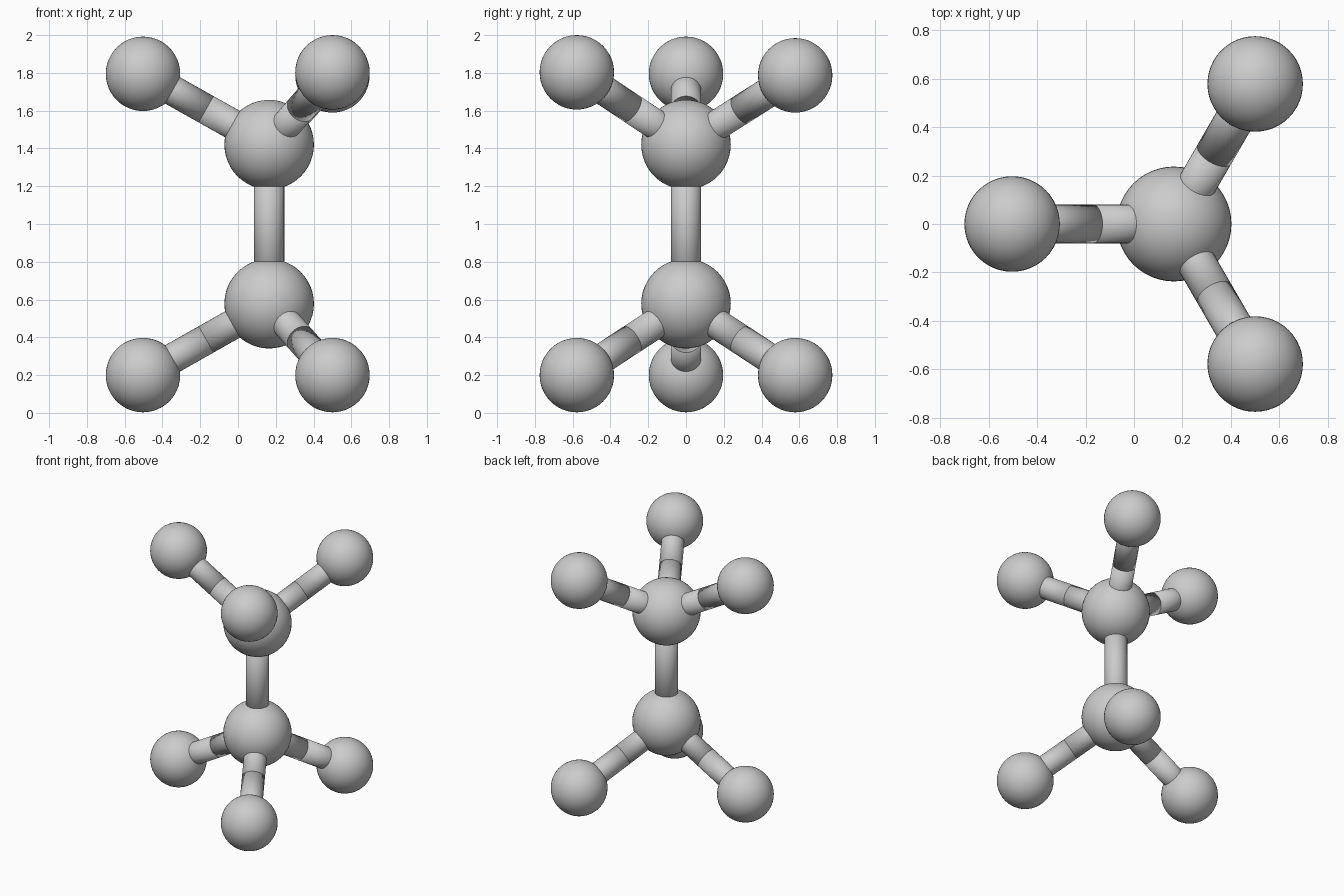
import bpy
from mathutils import Vector

cube = bpy.data.objects.get("Cube")
if cube:
    bpy.data.objects.remove(cube, do_unlink=True)

grey = bpy.data.materials.new("light_grey")
grey.use_nodes = True
colour = (0.6, 0.6, 0.6, 1)
grey.diffuse_color = colour
grey.node_tree.nodes["Principled BSDF"].inputs["Base Color"].default_value = colour

LARGE_R, SMALL_R, ROD_R = 0.237, 0.197, 0.08


def finish(name):
    obj = bpy.context.object
    obj.name = name
    obj.data.materials.append(grey)
    bpy.ops.object.shade_smooth()


def ball(name, centre, radius):
    bpy.ops.mesh.primitive_uv_sphere_add(
        segments=48, ring_count=24, radius=radius, location=centre)
    finish(name)


def rod(name, start, end):
    # Caps stay smooth-shaded with the sides, which shows the joint
    axis = end - start
    bpy.ops.mesh.primitive_cylinder_add(
        vertices=32, radius=ROD_R, depth=axis.length, location=(start + end) / 2)
    bpy.context.object.rotation_euler = axis.to_track_quat("Z", "Y").to_euler()
    finish(name)


# Outer ball positions seen from above
directions = {"right": (-0.503, 0), "front": (0.5, -0.578), "back": (0.5, 0.578)}

# Upper and lower halves: large ball height, then outer ball heights
halves = {
    "upper": (1.42, {"right": 1.795, "front": 1.803, "back": 1.787}),
    "lower": (0.578, {"right": 0.2, "front": 0.2, "back": 0.2}),
}

hubs = []
for half, (hub_z, heights) in halves.items():
    hub = Vector((0.165, 0, hub_z))
    hubs.append(hub)
    ball(half + "_large_ball", hub, LARGE_R)
    for side, (x, y) in directions.items():
        tip = Vector((x, y, heights[side]))
        middle = (hub + tip) / 2
        ball(f"{half}_{side}_small_ball", tip, SMALL_R)
        # Each arm is two rods meeting halfway
        rod(f"{half}_{side}_inner_rod", hub, middle)
        rod(f"{half}_{side}_outer_rod", middle, tip)

# Single rod joining the two large balls
rod("centre_rod", hubs[1], hubs[0])
